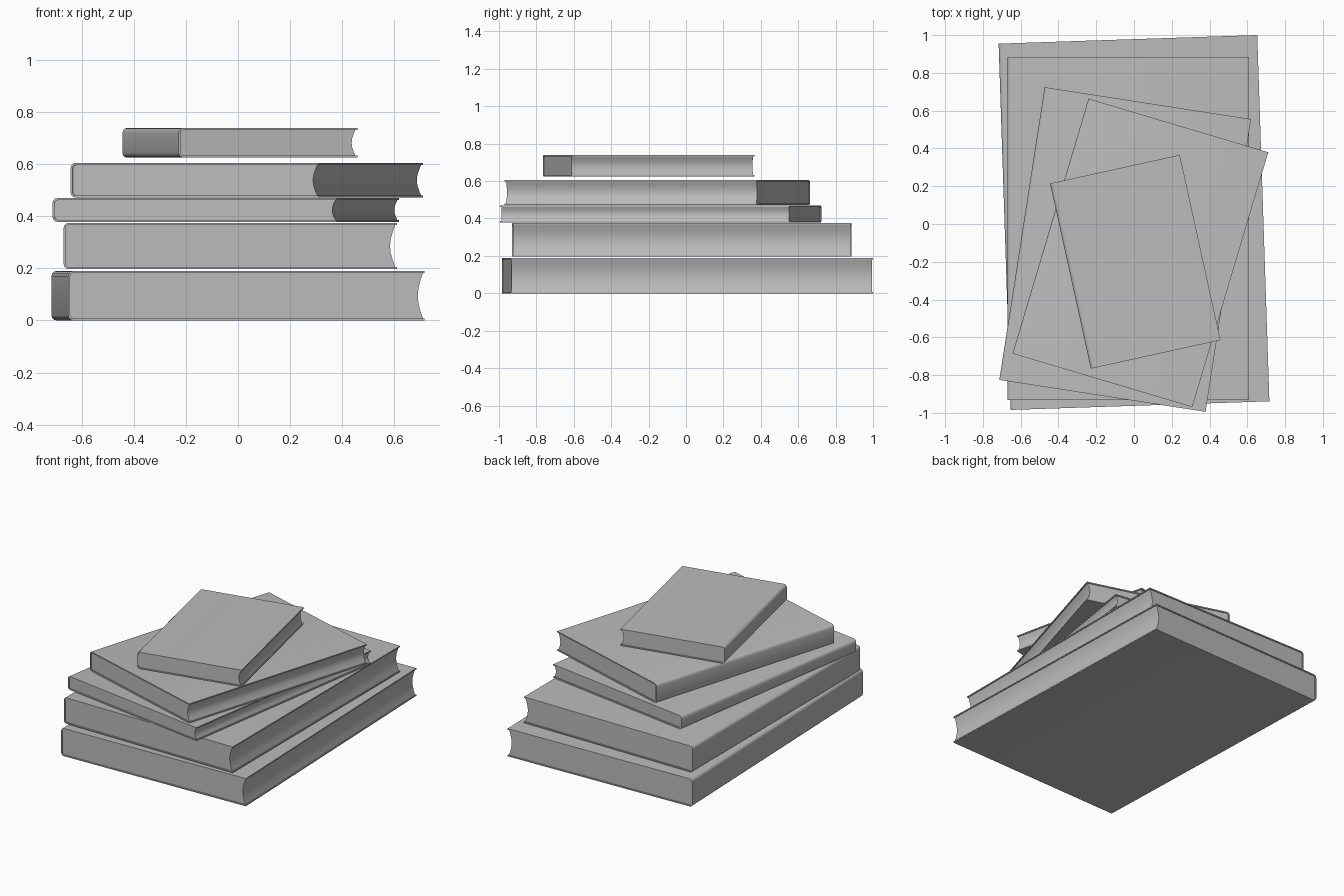
import bpy, bmesh
from math import sin, cos, pi, radians

cube = bpy.data.objects.get("Cube")
if cube:
    bpy.data.objects.remove(cube, do_unlink=True)

grey = bpy.data.materials.new("plain_grey")
grey.use_nodes = True
GREY = (0.5, 0.5, 0.5, 1)
grey.diffuse_color = GREY
grey.node_tree.nodes["Principled BSDF"].inputs["Base Color"].default_value = GREY

BOARD = 0.008      # cover thickness
OVERHANG = 0.006   # cover past the pages


def extrude_profile(name, profile, length, centre, angle):
    """Extrude an x-z outline along y and place it."""
    bm = bmesh.new()
    face = bm.faces.new([bm.verts.new((x, -length / 2, z)) for x, z in profile])
    moved = bmesh.ops.extrude_face_region(bm, geom=[face])["geom"]
    verts = [v for v in moved if isinstance(v, bmesh.types.BMVert)]
    bmesh.ops.translate(bm, vec=(0, length, 0), verts=verts)
    bmesh.ops.recalc_face_normals(bm, faces=bm.faces)
    mesh = bpy.data.meshes.new(name)
    bm.to_mesh(mesh)
    bm.free()
    mesh.materials.append(grey)
    obj = bpy.data.objects.new(name, mesh)
    bpy.context.collection.objects.link(obj)
    obj.location = centre
    obj.rotation_euler.z = radians(angle)
    bpy.ops.object.select_all(action='DESELECT')
    obj.select_set(True)
    bpy.context.view_layer.objects.active = obj
    bpy.ops.object.shade_smooth_by_angle(angle=radians(35))
    return obj


def spine_side(left, bottom, top, radius, steps=3):
    """Spine outline with rounded corners, from bottom to top."""
    arc = [(left + radius * (1 - sin(a)), bottom + radius * (1 - cos(a)))
           for a in (pi / 2 * i / steps for i in range(steps + 1))]
    return arc + [(x, top + bottom - z) for x, z in reversed(arc)]


def book(name, x, y, base, top, width, length, angle):
    half, height = width / 2, top - base
    place = ((x, y, base), angle)

    # Wrapped cover: two boards joined by the rounded spine
    outer = spine_side(-half, 0, height, 0.02)
    inner = spine_side(-half + BOARD, BOARD, height - BOARD, 0.012)
    cover = ([(half, 0)] + outer + [(half, height), (half, height - BOARD)]
             + inner[::-1] + [(half, BOARD)])
    extrude_profile(name + "_cover", cover, length, *place)

    # Page block with a hollow fore edge
    low, high = BOARD, height - BOARD
    hollow = min(0.02, height * 0.13)
    steps = 6
    fore_edge = []
    for i in range(steps + 1):
        t = i / steps
        fore_edge.append((half - OVERHANG - hollow * sin(pi * t),
                          high + (low - high) * t))
    pages = inner + fore_edge
    extrude_profile(name + "_pages", pages, length - OVERHANG * 2, *place)


# Stack, bottom to top: x, y, base, top, width, length, turn
book("bottom_book", 0, 0.008, 0, 0.19, 1.37, 1.94, 1.9)
book("second_book", -0.03, -0.023, 0.197, 0.375, 1.28, 1.815, 0)
book("middle_book", -0.047, -0.135, 0.378, 0.47, 1.105, 1.568, -8.8)
book("fourth_book", 0.034, -0.153, 0.472, 0.605, 0.993, 1.408, -16.6)
book("top_book", 0.007, -0.2, 0.625, 0.74, 0.703, 1.004, 12.4)
